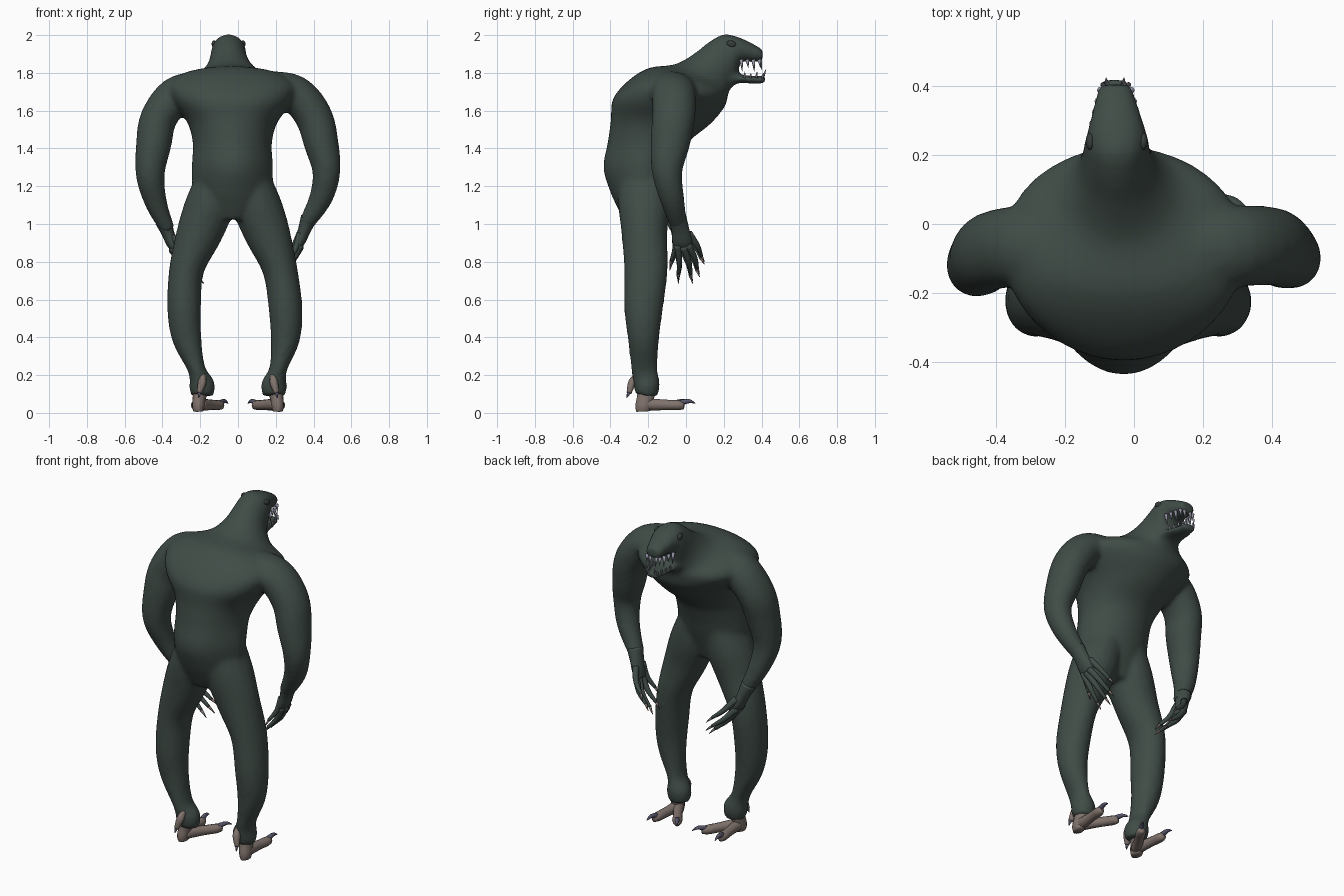
import bpy, bmesh, math
from mathutils import Vector

if "Cube" in bpy.data.objects:
    bpy.data.objects.remove(bpy.data.objects["Cube"])


def material(name, rgb):
    m = bpy.data.materials.new(name)
    m.diffuse_color = (*rgb, 1)
    m.use_nodes = True
    m.node_tree.nodes["Principled BSDF"].inputs["Base Color"].default_value = m.diffuse_color
    return m


SKIN = material("dark green skin", (0.051, 0.072, 0.062))
FOOT = material("grey brown foot", (0.215, 0.17, 0.15))
CLAW = material("slate claw", (0.09, 0.09, 0.14))
TOOTH = material("pale tooth", (0.29, 0.29, 0.37))
EYE = material("dark eye", (0.035, 0.046, 0.042))


def smooth_path(p, n=4):
    """Catmull-Rom interpolation of number tuples."""
    out = []
    for i in range(len(p) - 1):
        a, b, c, d = p[max(i - 1, 0)], p[i], p[i + 1], p[min(i + 2, len(p) - 1)]
        for k in range(n):
            t = k / n
            out.append(tuple(0.5 * (2 * q + (r - o) * t + (2 * o - 5 * q + 4 * r - s) * t * t
                       + (3 * q - o - 3 * r + s) * t ** 3) for o, q, r, s in zip(a, b, c, d)))
    return out + [tuple(p[-1])]


def loft(bm, rings, mat=0):
    loops = [[bm.verts.new(v) for v in r] for r in rings]
    n = len(loops[0])
    faces = [bm.faces.new((a[i], a[(i + 1) % n], b[(i + 1) % n], b[i]))
             for a, b in zip(loops, loops[1:]) for i in range(n)]
    faces += [bm.faces.new(loops[0]), bm.faces.new(loops[-1])]
    for f in faces:
        f.material_index = mat


def ring(c, u, v, n, p=1):
    """Ellipse; its back half is pointed (p > 1) or full (p < 1)."""
    out = []
    for i in range(n):
        a = 2 * math.pi * i / n
        h = math.sin(a)
        out.append(c + u * math.cos(a) + v * (h if h > 0 else -abs(h) ** p))
    return out


def tube(bm, pts, n=16, mat=0, steps=4):
    """Limb through (x, y, z, side radius, depth radius)."""
    pts = smooth_path([p if len(p) == 5 else (*p, p[3]) for p in pts], steps)
    cs = [Vector(p[:3]) for p in pts]
    d = cs[-1] - cs[0]
    ref = Vector((0, 0, 1)) if abs(d.y) > 0.7 * d.length else Vector((0, 1, 0))
    rings = []
    for i, (c, p) in enumerate(zip(cs, pts)):
        t = (cs[min(i + 1, len(cs) - 1)] - cs[max(i - 1, 0)]).normalized()
        u = ref.cross(t).normalized()
        rings.append(ring(c, u * p[3], t.cross(u) * p[4], n))
    loft(bm, rings, mat)


def profile_loft(bm, secs, n=36):
    """Rings from back (y, z), front (y, z), centre x, half width, back shape."""
    rings = []
    for by, bz, fy, fz, cx, hw, p in smooth_path(secs):
        b, f = Vector((cx, by, bz)), Vector((cx, fy, fz))
        rings.append(ring((b + f) / 2, Vector((hw, 0, 0)), (f - b) / 2, n, p))
    loft(bm, rings)


def finish(bm, name, mats):
    bmesh.ops.recalc_face_normals(bm, faces=bm.faces)
    for f in bm.faces:
        f.smooth = True
    me = bpy.data.meshes.new(name)
    bm.to_mesh(me)
    bm.free()
    for m in mats:
        me.materials.append(m)
    ob = bpy.data.objects.new(name, me)
    bpy.context.collection.objects.link(ob)
    return ob


# Body: torso, neck and upper head in one sweep
body = bmesh.new()
profile_loft(body, [
    (-.33, 1.02, -.13, 1.04, -.03, .08, 1),
    (-.365, 1.09, -.11, 1.10, -.03, .16, 1.2),
    (-.405, 1.18, -.07, 1.22, -.03, .21, 1.5),
    (-.438, 1.30, -.04, 1.32, -.03, .215, 1.5),
    (-.415, 1.43, .01, 1.43, -.03, .21, 1.2),
    (-.398, 1.55, .13, 1.53, -.03, .24, .9),
    (-.388, 1.66, .205, 1.62, -.03, .315, .75),
    (-.31, 1.755, .22, 1.67, -.03, .345, .65),
    (-.20, 1.825, .225, 1.695, -.035, .29, .7),
    (-.06, 1.845, .235, 1.715, -.04, .18, .9),
    (.04, 1.90, .25, 1.735, -.045, .125, 1),
    (.13, 1.97, .262, 1.755, -.05, .1, 1),
    (.20, 2.004, .275, 1.79, -.05, .093, .9),
    (.27, 1.992, .29, 1.855, -.05, .082, .8),
    (.34, 1.962, .35, 1.857, -.053, .064, .8),
    (.405, 1.925, .405, 1.86, -.055, .046, .8)])
# Lower jaw
profile_loft(body, [
    (.19, 1.82, .22, 1.71, -.05, .085, 1),
    (.27, 1.795, .275, 1.745, -.05, .075, 1),
    (.34, 1.785, .345, 1.743, -.053, .06, 1),
    (.42, 1.785, .42, 1.742, -.055, .04, 1)], 20)
# Arms, slightly different on each side
tube(body, [(.16, -.08, 1.72, .09, .13), (.30, -.065, 1.69, .10, .12), (.40, -.065, 1.57, .10, .115),
            (.442, -.085, 1.42, .092, .105), (.468, -.10, 1.28, .075, .082),
            (.44, -.075, 1.14, .063, .066), (.36, -.04, 1.0, .042, .048)])
tube(body, [(-.21, -.08, 1.72, .09, .13), (-.33, -.065, 1.68, .10, .12), (-.42, -.08, 1.56, .098, .115),
            (-.445, -.105, 1.43, .095, .105), (-.465, -.12, 1.26, .077, .085),
            (-.43, -.08, 1.10, .058, .062), (-.37, -.04, .97, .038, .046)])
# Legs
for s in (1, -1):
    leg = [(.06, -.22, 1.24, .11, .14), (.10, -.22, 1.1, .13, .14), (.155, -.22, .95, .122, .122),
           (.222, -.212, .76, .093, .116), (.252, -.225, .55, .09, .103), (.25, -.225, .39, .078, .083),
           (.212, -.22, .23, .047, .07), (.192, -.208, .15, .07, .07), (.19, -.21, .09, .06, .06)]
    if s < 0:
        leg = [(-x - .05 * max(0, min(1, (z - .15) / .6)), y, z, a, b) for x, y, z, a, b in leg]
    tube(body, leg)
ob = finish(body, "body", [SKIN])
mod = ob.modifiers.new("blend", 'REMESH')
mod.mode = 'VOXEL'
mod.voxel_size = 0.013
mod.use_smooth_shade = True
mod = ob.modifiers.new("soften", 'SMOOTH')
mod.factor = 0.5
mod.iterations = 10

# Hands with five clawed fingers reaching inward in front of the thighs
for s, dx, dz, reach, side in ((1, 0, 0, .06, "right"), (-1, .02, -.015, .1, "left")):
    hand = bmesh.new()

    def at(x, y, z, *r):
        return (s * (x + dx), y, z + dz, *r)

    tube(hand, [at(.375, -.045, 1.03, .044, .048), at(.352, -.03, .97, .034, .047),
                at(.33, -.02, .91, .028, .052), at(.315, -.015, .875, .016, .045)])
    for y0, z0, y1, z1, x1 in ((-.05, .95, -.085, .77, .305), (-.045, .89, -.04, .70, .265),
                               (-.015, .88, .035, .70, .26), (.01, .89, .072, .735, .265),
                               (.015, .95, .098, .80, .285)):
        a, b = Vector((.33, y0, z0)), Vector((x1 - reach, y1, z1))
        mid, tip = a.lerp(b, .45) + Vector((.012, .008, 0)), a.lerp(b, .8)
        tube(hand, [at(*a, .02), at(*mid, .015), at(*tip, .009)], 10)
        tube(hand, [at(*a.lerp(b, .78), .009), at(*b, .0015)], 8, 1, 1)
    finish(hand, side + "_hand", [SKIN, FOOT])

# Feet: heel, two forward toes and a rear spur
for s, side in ((1, "right"), (-1, "left")):
    foot = bmesh.new()

    def put(x, y, z, *r):
        return (s * x, y, z, *r)

    tube(foot, [put(.195, -.205, .13, .045, .05), put(.205, -.215, .08, .035, .045),
                put(.21, -.225, .035, .033, .043), put(.21, -.225, .008, .026, .038)])
    for x, y in ((.225, -.01), (.085, -.035)):
        a, b = Vector((.205, -.22, .045)), Vector((x, y, .04))
        tube(foot, [put(*a, .034), put(*a.lerp(b, .5), .026, .028),
                    put(*a.lerp(b, .85), .028, .026), put(*b, .015, .02)], 12)
        d = (b - a).normalized()
        tube(foot, [put(*(b - d * .02 + Vector((0, 0, .012))), .016),
                    put(*(b + d * .025 + Vector((0, 0, .023))), .011),
                    put(*(b + d * .06 + Vector((0, 0, .012))), .002)], 8, 1)
    tube(foot, [put(.185, -.26, .2, .014), put(.19, -.285, .16, .022), put(.205, -.302, .105, .013)], 10)
    tube(foot, [put(.204, -.301, .11, .012), put(.208, -.314, .08, .002)], 8, 1, 1)
    finish(foot, side + "_foot", [FOOT, CLAW])

# Teeth along both jaws
teeth = bmesh.new()
for s in (1, -1):
    for i in range(4):
        y = .292 + .032 * i
        w = .066 - .0075 * i
        ln = .055 if i % 2 == 0 else .035
        tube(teeth, [(-.053 + s * w, y, 1.872, .011), (-.053 + s * w * .97, y + .006, 1.862 - ln, .001)], 8, 0, 1)
        tube(teeth, [(-.053 + s * w * .85, y + .016, 1.775, .008),
                     (-.053 + s * w * .9, y + .02, 1.785 + ln * .4, .001)], 8, 0, 1)
    tube(teeth, [(-.055 + s * .02, .392, 1.872, .01), (-.055 + s * .02, .402, 1.815, .001)], 8, 0, 1)
    tube(teeth, [(-.055 + s * .024, .405, 1.77, .009), (-.055 + s * .026, .424, 1.82, .001)], 8, 0, 1)
finish(teeth, "teeth", [TOOTH])

# Eyes
for s, side in ((1, "right"), (-1, "left")):
    bpy.ops.mesh.primitive_uv_sphere_add(segments=16, ring_count=10, radius=1,
                                         location=(-.05 + s * .077, .24, 1.953), rotation=(-.3, 0, 0))
    eye = bpy.context.object
    eye.name = side + "_eye"
    eye.scale = (.013, .026, .018)
    eye.data.materials.append(EYE)
    bpy.ops.object.shade_smooth()
